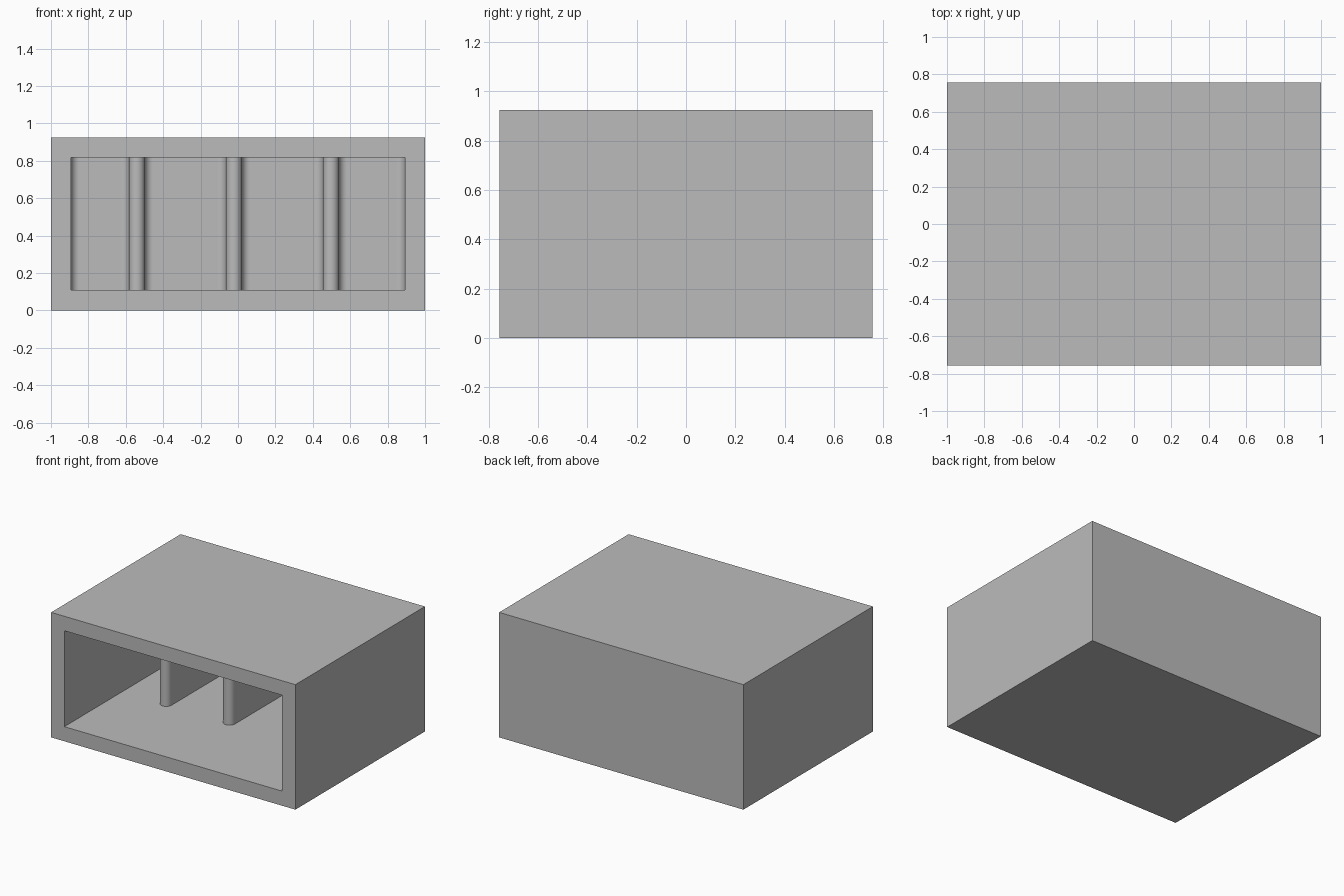
import bpy, bmesh
from math import cos, sin, pi

cube = bpy.data.objects.get("Cube")
if cube:
    bpy.data.objects.remove(cube, do_unlink=True)

WIDTH, DEPTH, HEIGHT = 2.0, 1.514, 0.925
LEFT, RIGHT, BACK = -0.892, 0.892, 0.65     # inner walls
FLOOR, CEILING = 0.108, 0.818
DIVIDERS = (-0.541, -0.022, 0.497)          # divider centre lines
NOSE_Y = -0.067                             # centre of the rounded divider ends
R = 0.043                                   # half thickness of a divider
FILLET = 0.043                              # rounding of the rear corners

grey = bpy.data.materials.new("plain grey")
grey.use_nodes = True
grey.diffuse_color = (0.5, 0.5, 0.5, 1)
grey.node_tree.nodes["Principled BSDF"].inputs["Base Color"].default_value = grey.diffuse_color


def arc(cx, cy, r, start, end, steps=12):
    angles = [start + (end - start) * i / steps for i in range(steps + 1)]
    return [(cx + r * cos(a), cy + r * sin(a)) for a in angles]


def prism(name, outline, z0, z1):
    bm = bmesh.new()
    base = bm.faces.new([bm.verts.new((x, y, z0)) for x, y in outline])
    top = bmesh.ops.extrude_face_region(bm, geom=[base])["geom"]
    verts = [v for v in top if isinstance(v, bmesh.types.BMVert)]
    bmesh.ops.translate(bm, vec=(0, 0, z1 - z0), verts=verts)
    bmesh.ops.recalc_face_normals(bm, faces=bm.faces)
    mesh = bpy.data.meshes.new(name)
    bm.to_mesh(mesh)
    bm.free()
    mesh.materials.append(grey)
    obj = bpy.data.objects.new(name, mesh)
    bpy.context.collection.objects.link(obj)
    return obj


# Outer block
w, d = WIDTH / 2, DEPTH / 2
housing = prism("housing", [(-w, -d), (w, -d), (w, d), (-w, d)], 0, HEIGHT)

# Plan of the four open bays, traced from right to left around each divider
front = -d - 0.2
plan = [(LEFT, front), (RIGHT, front)]
edges = [LEFT] + [e for c in DIVIDERS for e in (c - R, c + R)] + [RIGHT]
for i in reversed(range(len(DIVIDERS) + 1)):
    left, right = edges[2 * i], edges[2 * i + 1]
    plan += arc(right - FILLET, BACK - FILLET, FILLET, 0, pi / 2)
    plan += arc(left + FILLET, BACK - FILLET, FILLET, pi / 2, pi)
    if i:
        plan += arc(DIVIDERS[i - 1], NOSE_Y, R, 0, -pi, 20)
cutter = prism("bay_cutter", plan, FLOOR, CEILING)
cutter.hide_render = True

# Hollow out the bays, leaving walls and round-nosed dividers
bpy.ops.object.select_all(action="DESELECT")
bpy.context.view_layer.objects.active = housing
housing.select_set(True)
cut = housing.modifiers.new("bays", "BOOLEAN")
cut.operation = "DIFFERENCE"
cut.solver = "EXACT"
cut.object = cutter
bpy.ops.object.modifier_apply(modifier=cut.name)
bpy.data.objects.remove(cutter, do_unlink=True)

# Smooth rounded parts while keeping flat walls flat
bpy.ops.object.shade_smooth_by_angle(angle=pi / 6)
weighted = housing.modifiers.new("weighted_normals", "WEIGHTED_NORMAL")
weighted.keep_sharp = True
